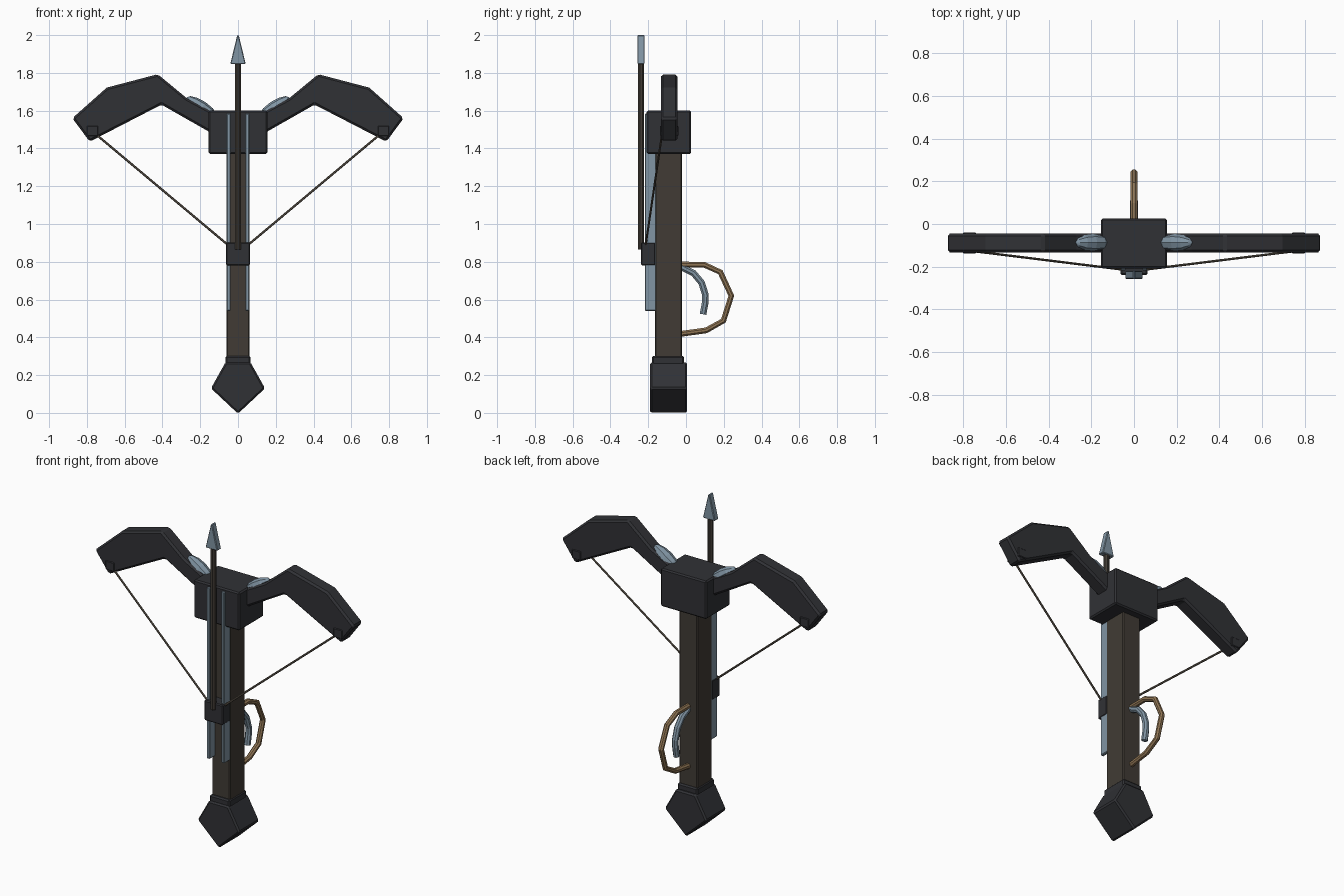
import bpy, bmesh, math
from mathutils import Vector

if "Cube" in bpy.data.objects:
    bpy.data.objects.remove(bpy.data.objects["Cube"])


def material(name, r, g, b):
    m = bpy.data.materials.new(name)
    m.diffuse_color = (r, g, b, 1)
    m.use_nodes = True
    m.node_tree.nodes["Principled BSDF"].inputs["Base Color"].default_value = m.diffuse_color
    return m


DARK = material("dark_metal", 0.03, 0.031, 0.036)
WOOD = material("dark_wood", 0.052, 0.044, 0.035)
STEEL = material("steel", 0.22, 0.30, 0.37)
TAN = material("bronze", 0.28, 0.18, 0.09)
CORD = material("cord", 0.12, 0.10, 0.075)


def finish(name, bm, mat, bevel=0.0, mirror=False):
    bmesh.ops.recalc_face_normals(bm, faces=bm.faces)
    me = bpy.data.meshes.new(name)
    bm.to_mesh(me)
    bm.free()
    me.materials.append(mat)
    ob = bpy.data.objects.new(name, me)
    bpy.context.collection.objects.link(ob)
    if bevel:
        b = ob.modifiers.new("bevel", 'BEVEL')
        b.width = bevel
        b.segments = 1
        b.limit_method = 'ANGLE'
    if mirror:
        m = ob.modifiers.new("mirror", 'MIRROR')
        m.use_mirror_merge = False
    return ob


def prism(name, outline, y0, y1, mat, bevel=0.0, mirror=False):
    """Extrude an x/z outline from y0 to y1."""
    bm = bmesh.new()
    face = bm.faces.new([bm.verts.new((x, y0, z)) for x, z in outline])
    ext = bmesh.ops.extrude_face_region(bm, geom=[face])
    verts = [v for v in ext["geom"] if isinstance(v, bmesh.types.BMVert)]
    bmesh.ops.translate(bm, verts=verts, vec=(0, y1 - y0, 0))
    return finish(name, bm, mat, bevel, mirror)


def box(name, x0, x1, y0, y1, z0, z1, mat, bevel=0.0, mirror=False):
    return prism(name, [(x0, z0), (x1, z0), (x1, z1), (x0, z1)], y0, y1, mat, bevel, mirror)


def tube(name, points, radius, mat, sides=8, mirror=False):
    """Sweep a polygon ring along a path lying in one plane."""
    pts = [Vector(p) for p in points]
    side = Vector((1, 0, 0)) if all(abs(p.x - pts[0].x) < 1e-6 for p in pts) else Vector((0, 1, 0))
    bm = bmesh.new()
    rings = []
    for i, p in enumerate(pts):
        d = (pts[min(i + 1, len(pts) - 1)] - pts[max(i - 1, 0)]).normalized()
        u = (side - d * side.dot(d)).normalized()
        w = d.cross(u)
        angles = [2 * math.pi * (k + 0.5) / sides for k in range(sides)]
        rings.append([bm.verts.new(p + (u * math.cos(a) + w * math.sin(a)) * radius) for a in angles])
    for a, b in zip(rings, rings[1:]):
        for k in range(sides):
            j = (k + 1) % sides
            bm.faces.new((a[k], a[j], b[j], b[k]))
    bm.faces.new(rings[0])
    bm.faces.new(rings[-1])
    return finish(name, bm, mat, 0, mirror)


# Stock, pommel and head block
box("stock", -0.062, 0.062, -0.165, -0.02, 0.25, 1.42, WOOD, 0.006)
box("pommel_collar", -0.067, 0.067, -0.18, -0.01, 0.25, 0.302, DARK, 0.008)
prism("pommel", [(-0.066, 0.268), (-0.143, 0.13), (0, -0.004), (0.143, 0.13), (0.066, 0.268)],
      -0.19, 0.006, DARK, 0.009)
box("head_block", -0.155, 0.155, -0.208, 0.026, 1.37, 1.602, DARK, 0.008)

# Bow limbs and their tip wraps
prism("bow_limbs", [(0.13, 1.475), (0.405, 1.632), (0.785, 1.436), (0.877, 1.56),
                    (0.695, 1.722), (0.425, 1.793), (0.27, 1.665), (0.13, 1.59)],
      -0.133, -0.045, DARK, 0.011, True)
box("limb_wrap", 0.74, 0.80, -0.138, -0.04, 1.465, 1.52, DARK, 0.004, True)

# Steel fangs between block and limbs
fang = bmesh.new()
bmesh.ops.create_uvsphere(fang, u_segments=8, v_segments=6, radius=1)
for v in fang.verts:
    x, y, z = v.co.z * 0.098, v.co.y * 0.04, v.co.x * 0.036
    a = math.radians(34)
    v.co = (0.192 + x * math.cos(a) - z * math.sin(a), -0.087 + y,
            1.615 + x * math.sin(a) + z * math.cos(a))
finish("fang", fang, STEEL, 0, True)

# Bolt rails and sliding catch
box("rail", 0.039, 0.06, -0.218, -0.155, 0.54, 1.585, STEEL, 0.004, True)
box("string_catch", -0.063, 0.063, -0.238, -0.16, 0.78, 0.903, DARK, 0.006)

# Bowstring
tube("bowstring", [(0.77, -0.125, 1.49), (0.04, -0.215, 0.878)], 0.006, CORD, 6, True)

# Loaded bolt
tube("bolt_shaft", [(0, -0.238, 0.865), (0, -0.238, 1.87)], 0.017, WOOD)
prism("bolt_head", [(-0.041, 1.847), (0.041, 1.847), (0.004, 2.0), (-0.004, 2.0)],
      -0.257, -0.219, STEEL, 0.006)

# Trigger and guard
tube("trigger_guard", [(0, -0.03, 0.785), (0, 0.095, 0.785), (0, 0.182, 0.745), (0, 0.24, 0.62),
                       (0, 0.198, 0.488), (0, 0.107, 0.437), (0, -0.03, 0.418)], 0.0165, TAN)
tube("trigger", [(0, -0.03, 0.775), (0, 0.04, 0.74), (0, 0.082, 0.69), (0, 0.103, 0.625),
                 (0, 0.102, 0.585), (0, 0.09, 0.522)], 0.019, STEEL)
